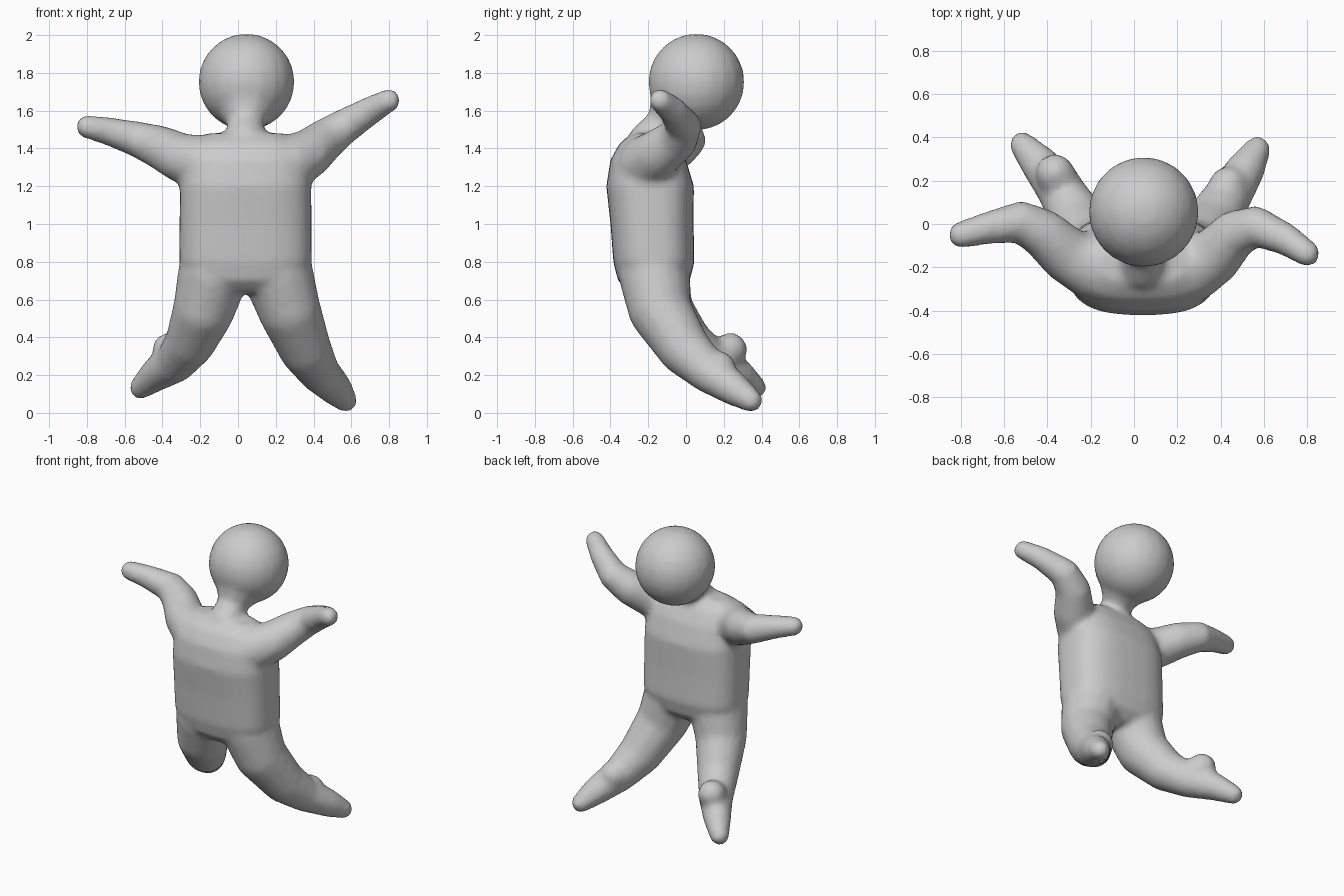
import bpy, bmesh, math
from mathutils import Matrix, Vector

if "Cube" in bpy.data.objects:
    bpy.data.objects.remove(bpy.data.objects["Cube"])

bm = bmesh.new()

def ball(center, r, scale=(1, 1, 1), seg=20):
    m = Matrix.Translation(center) @ Matrix.Diagonal((*[r * s for s in scale], 1))
    bmesh.ops.create_uvsphere(bm, u_segments=seg, v_segments=seg // 2 + 2, radius=1, matrix=m)

def capsule(a, b):
    """Convex hull around two balls given as (x, y, z, radius)."""
    t = bmesh.new()
    for p in (a, b):
        bmesh.ops.create_uvsphere(t, u_segments=16, v_segments=10, radius=p[3],
                                  matrix=Matrix.Translation(p[:3]))
    res = bmesh.ops.convex_hull(t, input=t.verts[:])
    inside = {e for e in res["geom_interior"] if isinstance(e, bmesh.types.BMVert)}
    bmesh.ops.delete(t, geom=list(inside), context='VERTS')
    me = bpy.data.meshes.new("segment")
    t.to_mesh(me)
    t.free()
    bm.from_mesh(me)
    bpy.data.meshes.remove(me)

def limb(points):
    for a, b in zip(points, points[1:]):
        capsule(a, b)

# torso: stacked rounded-box rings (z, centre y, half width, half depth)
rings = [(0.64, -0.17, 0.24, 0.13), (0.70, -0.17, 0.32, 0.19), (0.80, -0.17, 0.35, 0.215),
         (1.00, -0.18, 0.35, 0.22), (1.20, -0.19, 0.348, 0.232), (1.34, -0.20, 0.33, 0.20),
         (1.43, -0.20, 0.29, 0.15), (1.48, -0.19, 0.20, 0.09)]
N, e = 32, 2 / 2.8
loops = []
for z, cy, rx, ry in rings:
    loop = []
    for i in range(N):
        c, s = math.cos(2 * math.pi * i / N), math.sin(2 * math.pi * i / N)
        loop.append(bm.verts.new((0.04 + rx * math.copysign(abs(c) ** e, c),
                                  cy + ry * math.copysign(abs(s) ** e, s), z)))
    loops.append(loop)
for lo, hi in zip(loops, loops[1:]):
    for i in range(N):
        j = (i + 1) % N
        bm.faces.new((lo[i], lo[j], hi[j], hi[i]))
bm.faces.new(loops[0][::-1])
bm.faces.new(loops[-1])

# head and neck
ball((0.045, 0.055, 1.752), 0.256)
limb([(0.04, -0.19, 1.43, 0.12), (0.04, -0.11, 1.54, 0.09), (0.045, -0.02, 1.66, 0.17)])

# arms
limb([(-0.18, -0.21, 1.32, 0.15), (-0.30, -0.15, 1.35, 0.13), (-0.41, -0.05, 1.405, 0.115),
      (-0.52, 0.01, 1.445, 0.096), (-0.68, -0.02, 1.49, 0.075), (-0.798, -0.05, 1.515, 0.062)])
limb([(0.27, -0.21, 1.32, 0.15), (0.37, -0.15, 1.37, 0.13), (0.46, -0.05, 1.445, 0.112),
      (0.56, -0.01, 1.515, 0.094), (0.70, -0.07, 1.60, 0.075), (0.80, -0.137, 1.655, 0.061)])

# legs, each with a raised heel and a tapering foot
limb([(-0.13, -0.17, 0.74, 0.19), (-0.18, -0.13, 0.55, 0.165), (-0.25, 0.00, 0.38, 0.135),
      (-0.33, 0.14, 0.27, 0.11), (-0.43, 0.27, 0.205, 0.09), (-0.515, 0.365, 0.135, 0.062)])
limb([(-0.33, 0.16, 0.29, 0.10), (-0.365, 0.235, 0.335, 0.09)])
limb([(0.21, -0.17, 0.74, 0.19), (0.27, -0.14, 0.55, 0.168), (0.355, -0.01, 0.34, 0.14),
      (0.43, 0.12, 0.215, 0.11), (0.515, 0.25, 0.13, 0.09), (0.57, 0.345, 0.065, 0.062)])
limb([(0.42, 0.11, 0.22, 0.10), (0.435, 0.175, 0.235, 0.092)])

bmesh.ops.recalc_face_normals(bm, faces=bm.faces[:])
mesh = bpy.data.meshes.new("figure_body")
bm.to_mesh(mesh)
bm.free()
body = bpy.data.objects.new("figure_body", mesh)
bpy.context.collection.objects.link(body)

# fuse all parts into one soft skin
fuse = body.modifiers.new("fuse", 'REMESH')
fuse.mode = 'VOXEL'
fuse.voxel_size = 0.02
fuse.use_smooth_shade = True
soften = body.modifiers.new("soften", 'SMOOTH')
soften.factor = 0.5
soften.iterations = 7
